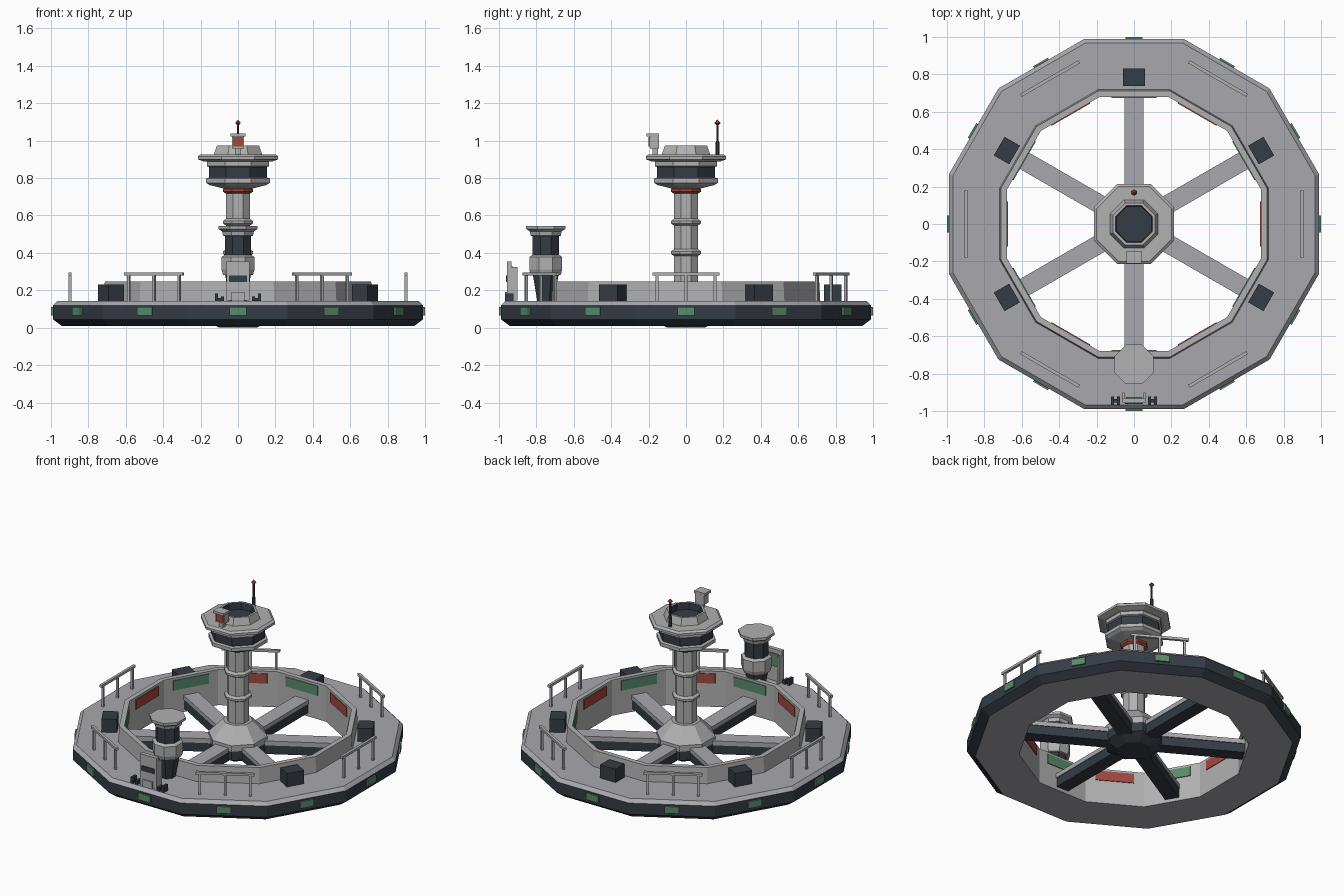
import bpy, bmesh
from math import cos, sin, pi, radians
from mathutils import Matrix, Vector

cube = bpy.data.objects.get("Cube")
if cube:
    bpy.data.objects.remove(cube, do_unlink=True)


def material(name, r, g, b):
    m = bpy.data.materials.new(name)
    m.use_nodes = True
    m.diffuse_color = (r, g, b, 1)
    m.node_tree.nodes["Principled BSDF"].inputs["Base Color"].default_value = (r, g, b, 1)
    return m


DECK = material("deck grey", .39, .39, .42)
HULL = material("light hull grey", .44, .44, .44)
DARK = material("dark slate", .035, .045, .058)
GREEN = material("signal green", .10, .26, .15)
RED = material("warning red", .36, .065, .05)


def finish(name, bm, mats):
    bmesh.ops.recalc_face_normals(bm, faces=bm.faces)
    me = bpy.data.meshes.new(name)
    bm.to_mesh(me)
    bm.free()
    for m in mats:
        me.materials.append(m)
    ob = bpy.data.objects.new(name, me)
    bpy.context.collection.objects.link(ob)
    return ob


def lathe(name, profile, mats, bands=None, sides=8, at=(0, 0), closed=False):
    """Flat-sided turned solid; profile holds (apothem, z), bands a material per segment."""
    bm = bmesh.new()
    rings = []
    for r, z in profile:
        k = r / cos(pi / sides)
        rings.append([bm.verts.new((at[0] + k * cos((2 * i + 1) * pi / sides),
                                    at[1] + k * sin((2 * i + 1) * pi / sides), z))
                      for i in range(sides)])
    for s in range(len(rings) if closed else len(rings) - 1):
        a, b = rings[s], rings[(s + 1) % len(rings)]
        for i in range(sides):
            j = (i + 1) % sides
            f = bm.faces.new((a[i], a[j], b[j], b[i]))
            f.material_index = bands[s] if bands else 0
    if not closed:
        bm.faces.new(rings[0][::-1]).material_index = bands[0] if bands else 0
        bm.faces.new(rings[-1]).material_index = bands[-1] if bands else 0
    return finish(name, bm, mats)


def boxes(name, parts, mat, angle=0):
    """Boxes given as (centre, size), all turned about the z axis by angle degrees."""
    bm = bmesh.new()
    for centre, size in parts:
        bmesh.ops.create_cube(bm, size=1, matrix=Matrix.Rotation(radians(angle), 4, 'Z')
                              @ Matrix.Translation(Vector(centre))
                              @ Matrix.Diagonal((*size, 1)))
    return finish(name, bm, [mat])


# Floating ring: grey deck and underside, dark outer hull, raised inner lip
lathe("ring_platform",
      [(.68, .008), (.94, .008), (.99, .045), (.99, .12), (.968, .142),
       (.718, .142), (.712, .248), (.68, .248)],
      [DECK, DARK, HULL], [0, 1, 1, 0, 0, 2, 2, 2], sides=12, closed=True)

# Marker plates outside and signal panels on the inner wall
for i in range(12):
    a = i * 30
    boxes(f"hull_marker_{i}", [((.994, 0, .087), (.012, .09, .046))], GREEN, a)
    boxes(f"inner_panel_{i}", [((.679, 0, .2), (.008, .24, .065))], GREEN if i % 2 else RED, a)

# Spokes, railings and deck lockers
for i in range(6):
    a = i * 60
    boxes(f"spoke_top_{i}", [((.41, 0, .105), (.56, .1, .03))], DECK, a + 30)
    boxes(f"spoke_beam_{i}", [((.41, 0, .06), (.56, .09, .06))], DARK, a + 30)
    rail = [((.898, 0, .287), (.018, .36, .016))]
    rail += [((.898, y, .21), (.014, .014, .15)) for y in (-.155, 0, .155)]
    boxes(f"railing_{i}", rail, HULL, a)
    if a + 30 != 270:
        boxes(f"deck_locker_{i}", [((.785, 0, .186), (.095, .115, .092))], DARK, a + 30)

# Central hub and mast
lathe("hub", [(.1, 0), (.17, .04), (.17, .1), (.17, .14), (.085, .235), (.064, .235)],
      [DARK, HULL], [0, 0, 1, 1, 1])
lathe("mast", [(.064, .2), (.064, .78)], [HULL])


def collar(name, z, mat):
    lathe(name, [(.064, z - .018), (.08, z - .008), (.08, z + .006), (.064, z + .018)], [mat])


collar("mast_collar_low", .402, HULL)
collar("mast_collar_high", .565, HULL)
collar("mast_warning_collar", .735, RED)

# Control cabin with window band, wide roof and sunken crown
lathe("cabin",
      [(.08, .745), (.15, .762), (.171, .775), (.171, .798), (.155, .803),
       (.155, .86), (.167, .864), (.167, .89)],
      [HULL, DARK], [0, 0, 0, 0, 1, 0, 0])
lathe("cabin_roof", [(.18, .888), (.215, .9), (.215, .916), (.2, .927)], [HULL])
lathe("roof_crown", [(.13, .925), (.112, .975), (.098, .975), (.092, .925)],
      [HULL, DARK], [0, 0, 1, 0], closed=True)
lathe("crown_floor", [(.095, .926), (.095, .932)], [DARK])

# Antenna with a red tip
lathe("antenna", [(.011, .92), (.011, .99), (.006, 1.0), (.006, 1.085)], [DARK], at=(0, .168))
lathe("antenna_tip", [(.001, 1.078), (.015, 1.095), (.001, 1.112)], [RED], sides=6, at=(0, .168))

# Signal lamp on the roof front
boxes("lamp_housing", [((0, -.168, .992), (.064, .048, .068)),
                       ((0, -.165, .94), (.03, .03, .05)),
                       ((0, -.178, 1.03), (.08, .066, .016))], HULL)
boxes("lamp_lens", [((0, -.195, .994), (.052, .009, .05))], RED)

# Small watchtower on the deck
lathe("watchtower",
      [(.045, .14), (.068, .28), (.08, .283), (.088, .31), (.088, .378), (.07, .39),
       (.07, .49), (.08, .492), (.085, .515), (.105, .528), (.105, .545)],
      [HULL, DARK], [1, 0, 0, 0, 0, 1, 0, 0, 0, 0], at=(0, -.75))

# Console with a dark slot in front and a screen behind
boxes("console_body", [((0, -.945, .25), (.124, .026, .21)),
                       ((-.056, -.925, .235), (.012, .05, .18)),
                       ((.056, -.925, .235), (.012, .05, .18)),
                       ((0, -.95, .165), (.07, .035, .05))], HULL)
boxes("console_slot", [((0, -.959, .262), (.096, .008, .034))], DARK)
boxes("console_screen", [((0, -.929, .285), (.085, .008, .085))], GREEN)
for side in (-1, 1):
    boxes("console_bollards_" + ("left" if side > 0 else "right"),
          [((side * x, -.945, .142 + h / 2), (.018, .044, h))
           for x, h in ((.083, .026), (.115, .042))]
          + [((side * .099, -.945, .15), (.04, .02, .016))], DARK)
